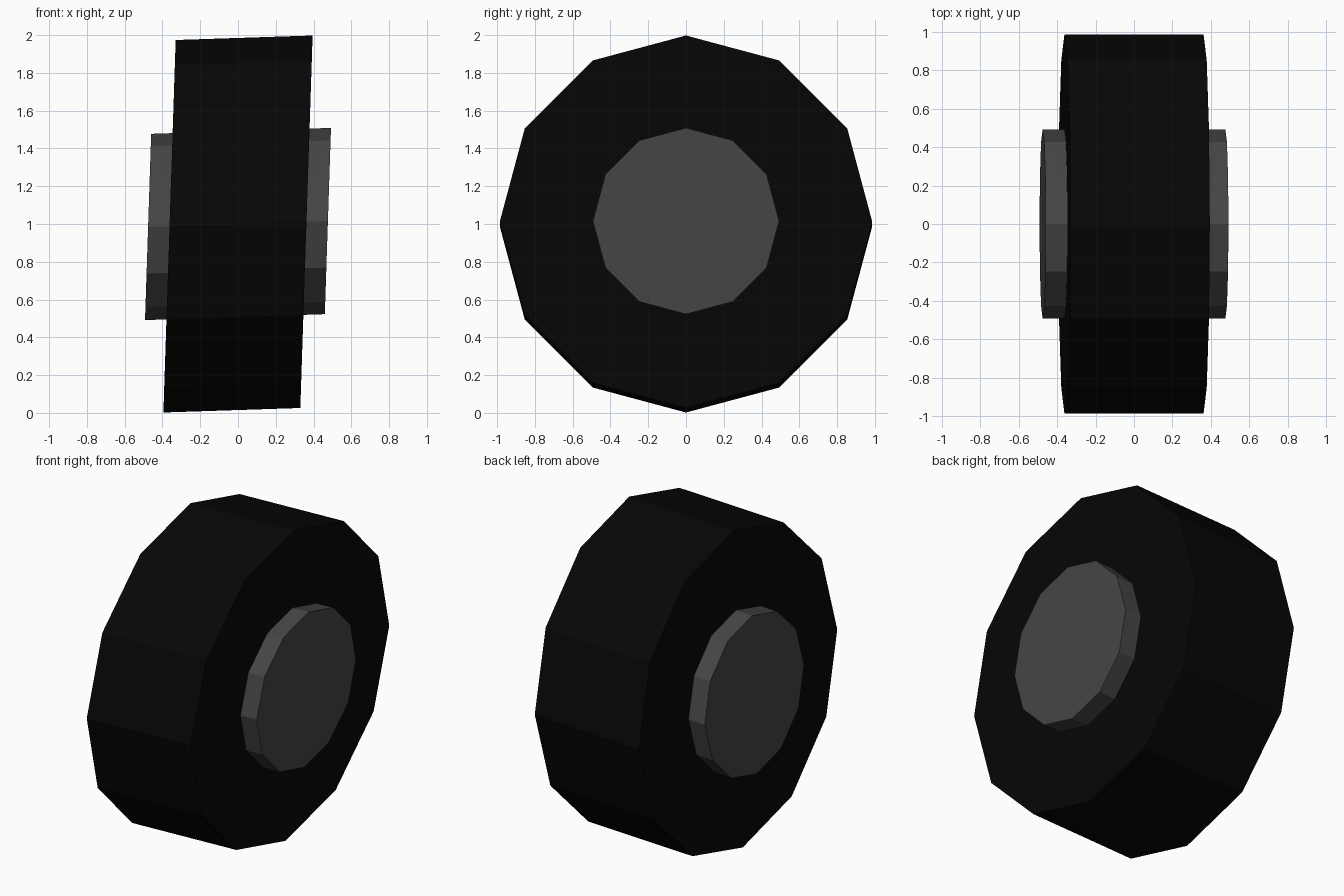
import bpy
import math
from mathutils import Matrix

if "Cube" in bpy.data.objects:
    bpy.data.objects.remove(bpy.data.objects["Cube"])

# Wheel leans: axle rises to the right while the sides lean right at the top
SKEW = Matrix(((1, 0, 0.033, 0),
               (0, 1, 0, 0),
               (0.033, 0, 1, 0),
               (0, 0, 0, 1)))


def material(name, value):
    mat = bpy.data.materials.new(name)
    mat.diffuse_color = (value, value, value, 1)
    mat.use_nodes = True
    mat.node_tree.nodes["Principled BSDF"].inputs["Base Color"].default_value = mat.diffuse_color
    return mat


def drum(name, radius, width, height, mat):
    """Twelve-sided flat-shaded cylinder on the shared skewed axle."""
    bpy.ops.mesh.primitive_cylinder_add(vertices=12, radius=radius, depth=width)
    obj = bpy.context.object
    obj.name = name
    obj.data.transform(SKEW @ Matrix.Rotation(math.pi / 2, 4, 'Y'))
    obj.location = (0, 0, height)
    obj.data.materials.append(mat)
    return obj


# Tyre
drum("tyre", 0.986, 0.725, 1.0, material("black rubber", 0.002))

# Hub passing through, proud on both sides
drum("hub", 0.493, 0.952, 1.0, material("dark grey metal", 0.06))
